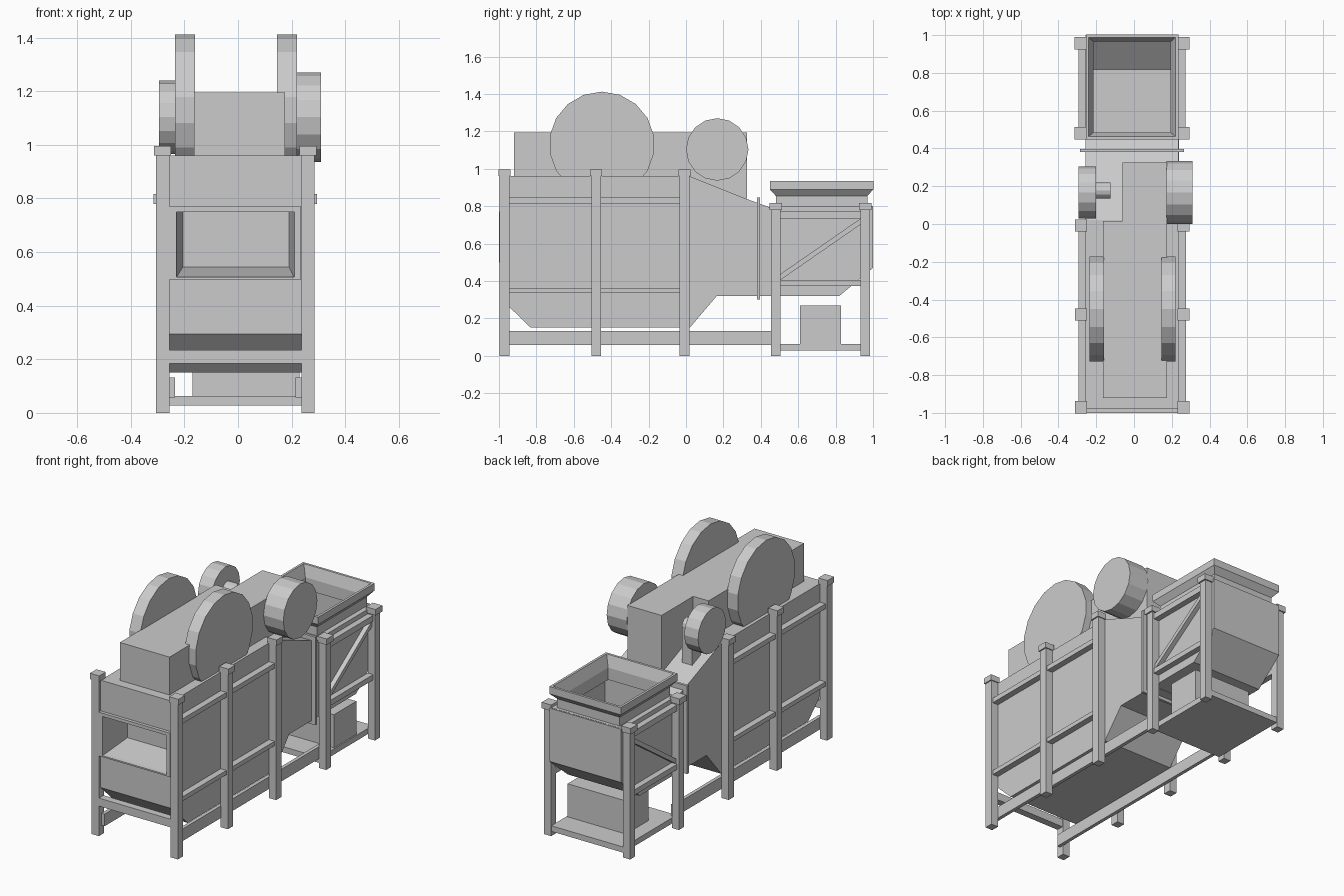
import bpy, bmesh, math
from mathutils import Vector

if "Cube" in bpy.data.objects:
    bpy.data.objects.remove(bpy.data.objects["Cube"])

CX = -0.01  # machine centreline


def finish(name, bm):
    bmesh.ops.recalc_face_normals(bm, faces=bm.faces)
    me = bpy.data.meshes.new(name)
    bm.to_mesh(me)
    bm.free()
    ob = bpy.data.objects.new(name, me)
    bpy.context.collection.objects.link(ob)
    return ob


def loft(name, rings, caps=True):
    bm = bmesh.new()
    loops = [[bm.verts.new(p) for p in r] for r in rings]
    n = len(loops[0])
    for a, b in zip(loops, loops[1:]):
        for i in range(n):
            j = (i + 1) % n
            bm.faces.new((a[i], a[j], b[j], b[i]))
    if caps:
        bm.faces.new(loops[0])
        bm.faces.new(loops[-1])
    return finish(name, bm)


def box(name, x0, x1, y0, y1, z0, z1):
    return loft(name, [[(x0, y0, z), (x1, y0, z), (x1, y1, z), (x0, y1, z)] for z in (z0, z1)])


def sides(name, d0, d1, y0, y1, z0, z1):
    """Pair of boxes mirrored about the centreline, d = distance from it."""
    for s, tag in ((-1, "left"), (1, "right")):
        xs = sorted((CX + s * d0, CX + s * d1))
        box(f"{name}_{tag}", xs[0], xs[1], y0, y1, z0, z1)


def side_profile(name, pts, x0, x1):
    return loft(name, [[(x, y, z) for y, z in pts] for x in (x0, x1)])


def wheel(name, x0, x1, y, z, r, n):
    ang = [2 * math.pi * i / n for i in range(n)]
    return loft(name, [[(x, y + r * math.sin(a), z + r * math.cos(a)) for a in ang] for x in (x0, x1)])


# Main housing with tapered transition to the feed bin
body = side_profile("main_housing", [(-0.98, 0.96), (0.02, 0.96), (0.32, 0.84), (0.457, 0.79),
                                     (0.457, 0.32), (0.165, 0.32), (0.02, 0.15), (-0.83, 0.15),
                                     (-0.98, 0.295)], CX - 0.246, CX + 0.246)


# Discharge window recess
def window(y, x0, x1, z0, z1):
    return [(x0, y, z0), (x1, y, z0), (x1, y, z1), (x0, y, z1)]


cutter = loft("window_cutter", [window(-1.0, -0.23, 0.21, 0.505, 0.75),
                                window(-0.79, -0.205, 0.19, 0.545, 0.75)])
cutter.hide_render = True
cutter.hide_viewport = True
mod = body.modifiers.new("window", 'BOOLEAN')
mod.operation = 'DIFFERENCE'
mod.solver = 'EXACT'
mod.object = cutter

# Window frame
loft("window_frame", [window(-0.975, -0.255, 0.235, 0.498, 0.77),
                      window(-1.0, -0.255, 0.235, 0.498, 0.77),
                      window(-1.0, -0.23, 0.21, 0.507, 0.75),
                      window(-0.975, -0.228, 0.208, 0.51, 0.75)], caps=False)

# Upper drive cover, L-shaped in plan
plan = [(-0.165, -0.92), (0.175, -0.92), (0.175, 0.325), (-0.06, 0.325), (-0.06, 0.015), (-0.165, 0.015)]
loft("drive_cover", [[(x, y, z) for x, y in plan] for z in (0.84, 1.195)])

# Drive wheels and motor pulley
wheel("large_wheel_left", -0.235, -0.16, -0.45, 1.13, 0.282, 18)
wheel("large_wheel_right", 0.145, 0.22, -0.45, 1.13, 0.282, 18)
wheel("small_wheel_left", -0.295, -0.2, 0.167, 1.103, 0.137, 16)
wheel("small_wheel_right", 0.172, 0.31, 0.167, 1.103, 0.167, 16)
wheel("pulley_shaft", -0.2, -0.125, 0.177, 1.103, 0.043, 12)
box("shaft_pedestal", -0.195, -0.125, 0.136, 0.218, 0.86, 1.103)

# Front frame posts, caps and rails
for i, y in enumerate((-0.97, -0.48, -0.008)):
    sides(f"front_frame_post_{i}", 0.246, 0.295, y - 0.026, y + 0.026, 0, 0.965)
    sides(f"front_frame_cap_{i}", 0.24, 0.303, y - 0.032, y + 0.032, 0.96, 0.996)
for i, (y0, y1) in enumerate(((-0.945, -0.505), (-0.455, -0.033))):
    sides(f"upper_rail_{i}", 0.245, 0.285, y0, y1, 0.815, 0.845)
    sides(f"lower_rail_{i}", 0.245, 0.285, y0, y1, 0.335, 0.362)
box("front_cross_bar", CX - 0.246, CX + 0.246, -0.995, -0.95, 0.185, 0.235)
sides("base_rail", 0.225, 0.247, -0.97, 0.48, 0.057, 0.132)

# Joint flange between housing and bin
box("joint_flange", -0.285, 0.265, 0.38, 0.396, 0.3, 0.845)

# Open feed bin with sloped rear floor
bin_ob = side_profile("feed_bin", [(0.46, 0.80), (1.0, 0.80), (1.0, 0.47), (0.82, 0.32), (0.46, 0.32)],
                      CX - 0.246, CX + 0.246)
bm = bmesh.new()
bm.from_mesh(bin_ob.data)
top = [f for f in bm.faces if f.normal.z > 0.9]
bmesh.ops.delete(bm, geom=top, context='FACES')
bm.to_mesh(bin_ob.data)
bm.free()
sol = bin_ob.modifiers.new("wall", 'SOLIDIFY')
sol.thickness = 0.012
sol.offset = -1


# Hopper neck and rim
def ring(hx, hy, z):
    return [(CX + sx * hx, 0.725 + sy * hy, z) for sx, sy in ((-1, -1), (1, -1), (1, 1), (-1, 1))]


loft("hopper_rim", [ring(*r) for r in ((0.24, 0.265, 0.80), (0.215, 0.245, 0.80), (0.215, 0.245, 0.855),
                                       (0.245, 0.277, 0.89), (0.245, 0.277, 0.935), (0.23, 0.262, 0.935),
                                       (0.204, 0.24, 0.865), (0.204, 0.24, 0.79))], caps=False)

# Rear frame posts, caps and rails
for i, y in enumerate((0.48, 0.958)):
    sides(f"rear_frame_post_{i}", 0.246, 0.295, y - 0.025, y + 0.025, 0, 0.785)
    sides(f"rear_frame_cap_{i}", 0.24, 0.305, y - 0.033, y + 0.033, 0.78, 0.817)
sides("rear_upper_rail", 0.245, 0.283, 0.5, 0.935, 0.735, 0.772)
sides("rear_lower_rail", 0.245, 0.283, 0.5, 0.935, 0.372, 0.405)

# Diagonal braces
brace = [(0.505, 0.405), (0.505, 0.437), (0.935, 0.735), (0.935, 0.703)]
side_profile("brace_left", brace, CX - 0.275, CX - 0.245)
side_profile("brace_right", brace, CX + 0.245, CX + 0.275)

# Base plate and motor box under the bin
box("base_plate", CX - 0.248, CX + 0.248, 0.46, 0.98, 0.028, 0.063)
box("motor_box", -0.17, 0.23, 0.61, 0.83, 0.063, 0.268)
